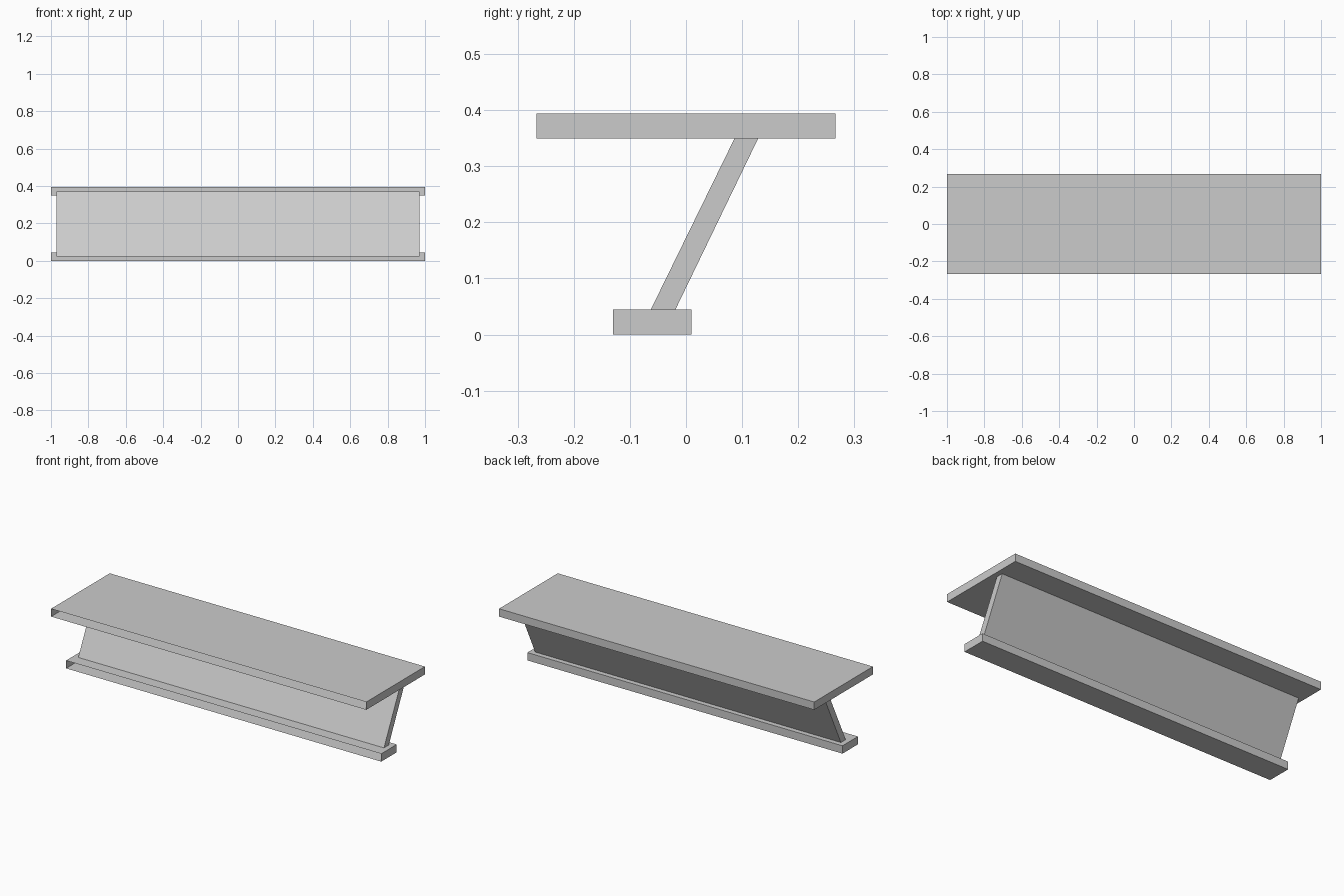
import bpy
import bmesh

if "Cube" in bpy.data.objects:
    bpy.data.objects.remove(bpy.data.objects["Cube"])


def beam(name, profile, half_len, open_front=False):
    """Extrude a (y, z) profile along x; optionally leave the -y face off."""
    bm = bmesh.new()
    face = bm.faces.new([bm.verts.new((-half_len, y, z)) for y, z in profile])
    ext = bmesh.ops.extrude_face_region(bm, geom=[face], use_keep_orig=True)
    verts = [g for g in ext["geom"] if isinstance(g, bmesh.types.BMVert)]
    bmesh.ops.translate(bm, verts=verts, vec=(2 * half_len, 0, 0))
    bmesh.ops.recalc_face_normals(bm, faces=bm.faces)
    if open_front:
        front = [f for f in bm.faces if f.normal.y < -0.9]
        bmesh.ops.delete(bm, geom=front, context='FACES_ONLY')
    mesh = bpy.data.meshes.new(name)
    bm.to_mesh(mesh)
    bm.free()
    obj = bpy.data.objects.new(name, mesh)
    bpy.context.collection.objects.link(obj)
    return obj


def rect(y0, y1, z0, z1):
    return [(y0, z0), (y1, z0), (y1, z1), (y0, z1)]


# Top and base slabs: boxes with an open front side
beam("top_slab", rect(-0.266, 0.266, 0.349, 0.394), 1.0, open_front=True)
beam("base_slab", rect(-0.13, 0.01, 0.0, 0.045), 1.0, open_front=True)

# Slanted panel, running into the middle of each slab
beam("slanted_support", [(-0.073, 0.0235), (-0.029, 0.0235),
                         (0.139, 0.371), (0.097, 0.371)], 0.97)
